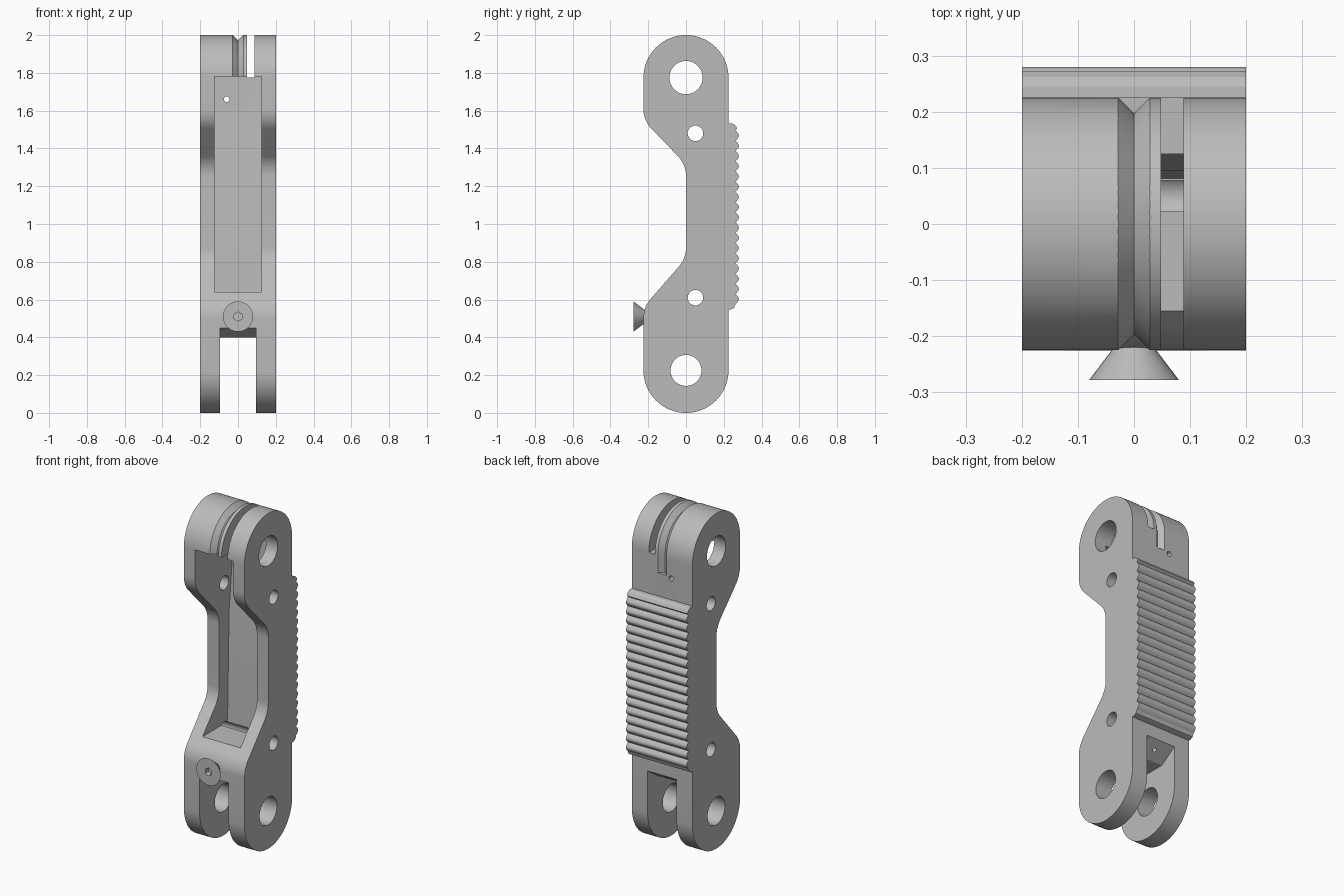
import bpy, bmesh, math
from mathutils import Vector, Matrix

old = bpy.data.objects.get("Cube")
if old:
    bpy.data.objects.remove(old, do_unlink=True)

grey = bpy.data.materials.new("plain_grey")
grey.use_nodes = True
colour = (0.5, 0.5, 0.5, 1)
grey.diffuse_color = colour
grey.node_tree.nodes["Principled BSDF"].inputs["Base Color"].default_value = colour

HALF = 0.2       # half the width
R = 0.225        # radius of the rounded ends
TOP = 2 - R      # height of the upper pivot


def make(name, bm):
    bmesh.ops.recalc_face_normals(bm, faces=bm.faces)
    mesh = bpy.data.meshes.new(name)
    bm.to_mesh(mesh)
    bm.free()
    mesh.materials.append(grey)
    ob = bpy.data.objects.new(name, mesh)
    bpy.context.collection.objects.link(ob)
    return ob


def loft(name, rings):
    """Skin a list of equal rings and cap both ends."""
    bm = bmesh.new()
    loops = [[bm.verts.new(p) for p in ring] for ring in rings]
    n = len(loops[0])
    for a, b in zip(loops, loops[1:]):
        for i in range(n):
            j = (i + 1) % n
            bm.faces.new((a[i], a[j], b[j], b[i]))
    bm.faces.new(loops[0])
    bm.faces.new(loops[-1])
    return make(name, bm)


def extrude(name, profile, x0, x1):
    """Extrude a (y, z) profile along x."""
    return loft(name, [[(x, y, z) for y, z in profile] for x in (x0, x1)])


def cylinder(name, centre, axis, length, r1, r2=None, sides=32):
    bm = bmesh.new()
    turn = Vector(axis).to_track_quat("Z", "Y").to_matrix().to_4x4()
    bmesh.ops.create_cone(bm, cap_ends=True, segments=sides, radius1=r1,
                          radius2=r1 if r2 is None else r2, depth=length,
                          matrix=Matrix.Translation(centre) @ turn)
    return make(name, bm)


def fillet(corners, steps=10):
    """Round each (y, z, radius) corner of a polygon."""
    out = []
    for i, (y, z, r) in enumerate(corners):
        p = Vector((y, z))
        a = (Vector(corners[i - 1][:2]) - p).normalized()
        b = (Vector(corners[(i + 1) % len(corners)][:2]) - p).normalized()
        if r == 0:
            out.append(tuple(p))
            continue
        half = a.angle(b) / 2
        c = p + (a + b).normalized() * r / math.sin(half)
        start = p + a * r / math.tan(half) - c
        end = p + b * r / math.tan(half) - c
        sweep = start.angle_signed(end)
        for k in range(steps + 1):
            t = -sweep * k / steps
            out.append((c.x + start.x * math.cos(t) - start.y * math.sin(t),
                        c.y + start.x * math.sin(t) + start.y * math.cos(t)))
    return out


def cut(ob, cutters):
    for c in cutters:
        c.hide_render = True
        mod = ob.modifiers.new("cut", "BOOLEAN")
        mod.operation, mod.solver, mod.object = "DIFFERENCE", "EXACT", c
    graph = bpy.context.evaluated_depsgraph_get()
    mesh = bpy.data.meshes.new_from_object(ob.evaluated_get(graph))
    ob.modifiers.clear()
    ob.data = mesh
    for c in cutters:
        bpy.data.objects.remove(c, do_unlink=True)


# Main link body: rounded ends with a waist on the front
end = R - 0.0005
body = extrude("link_body", fillet([
    (-R, 0, end), (R, 0, end), (R, 2, end), (-R, 2, end),
    (-R, 1.548, 0.15), (0, 1.315, 0.15), (0, 0.818, 0.15), (-R, 0.56, 0.15),
], 20), -HALF, HALF)

cutters = []
# Pivot holes and cross pin holes
for y, z, r in ((0, TOP, 0.088), (0, R, 0.082), (0.05, 1.48, 0.041), (0.05, 0.61, 0.041)):
    cutters.append(cylinder("hole_cutter", (0, y, z), (1, 0, 0), 1, r, sides=48))

# Front pocket, with a slightly leaning back wall
cutters.append(extrude("pocket_cutter", [
    (-0.4, 0.64), (0.08, 0.64), (0.095, 1.3), (0.125, 1.6), (0.125, 1.78), (-0.4, 1.78),
], -0.125, 0.125))

# Deep slot through the upper end
cutters.append(extrude("slot_cutter", [
    (-0.4, 1.775), (0.4, 1.775), (0.4, 2.2), (-0.4, 2.2)], 0.048, 0.088))

# Fork gap at the lower end, its ceiling sloped at front and back
cutters.append(extrude("fork_cutter", [
    (-0.4, -0.2), (0.4, -0.2), (0.4, 0.57), (R, 0.47), (0.12, 0.4),
    (-0.12, 0.4), (-R, 0.45), (-0.4, 0.53)], -0.096, 0.096))

# Shallow V groove running over the upper end and down the back
path = [(-1, 0, 1.7)]
for k in range(33):
    a = math.pi * (1 - k / 32)
    path.append((math.cos(a), math.sin(a), TOP))
path.append((1, 0, 1.67))
rings = []
for ny, nz, z in path:
    ring = []
    for x, r in ((-0.038, R + 0.01), (0, R - 0.028), (0.038, R + 0.01)):
        ring.append((x, ny * r, z + nz * r))
    rings.append(ring)
cutters.append(loft("groove_cutter", rings))

# Small cord holes
cutters.append(cylinder("cord_hole_cutter", (-0.06, 0.2, 1.66), (0, 1, 0), 0.2, 0.015, sides=16))
cutters.append(cylinder("cord_hole_cutter", (0, 0.16, 0.46), (0, 0.5, -0.86), 0.15, 0.012, sides=16))
cut(body, cutters)

# Ribbed grip pad on the back
RIBS, STEPS, LOW, HIGH = 17, 8, 0.575, 1.495
pad_profile = [(0.2, 0.545), (0.235, 0.547), (0.255, 0.556)]
for k in range(RIBS * STEPS + 1):
    t = k / STEPS
    pad_profile.append((0.262 + 0.018 * abs(math.sin(math.pi * t)), LOW + (HIGH - LOW) * t / RIBS))
pad_profile += [(0.272, 1.505), (0.262, 1.522), (0.245, 1.532), (0.2, 1.534)]
pad = extrude("grip_pad", pad_profile, -HALF, HALF)

# Countersunk screw on the front
screw = cylinder("screw_head", (0, -0.249, 0.51), (0, -1, 0), 0.058, 0.036, 0.08)
shank = cylinder("screw_shank", (0, -0.2, 0.51), (0, -1, 0), 0.08, 0.034)
cut(screw, [cylinder("socket_cutter", (0, -0.28, 0.51), (0, 1, 0), 0.06, 0.024, sides=6)])

# Smooth curved surfaces, keep hard edges
bpy.ops.object.select_all(action="DESELECT")
for ob in (body, pad, screw, shank):
    ob.select_set(True)
bpy.context.view_layer.objects.active = body
bpy.ops.object.shade_smooth_by_angle(angle=math.radians(25))
